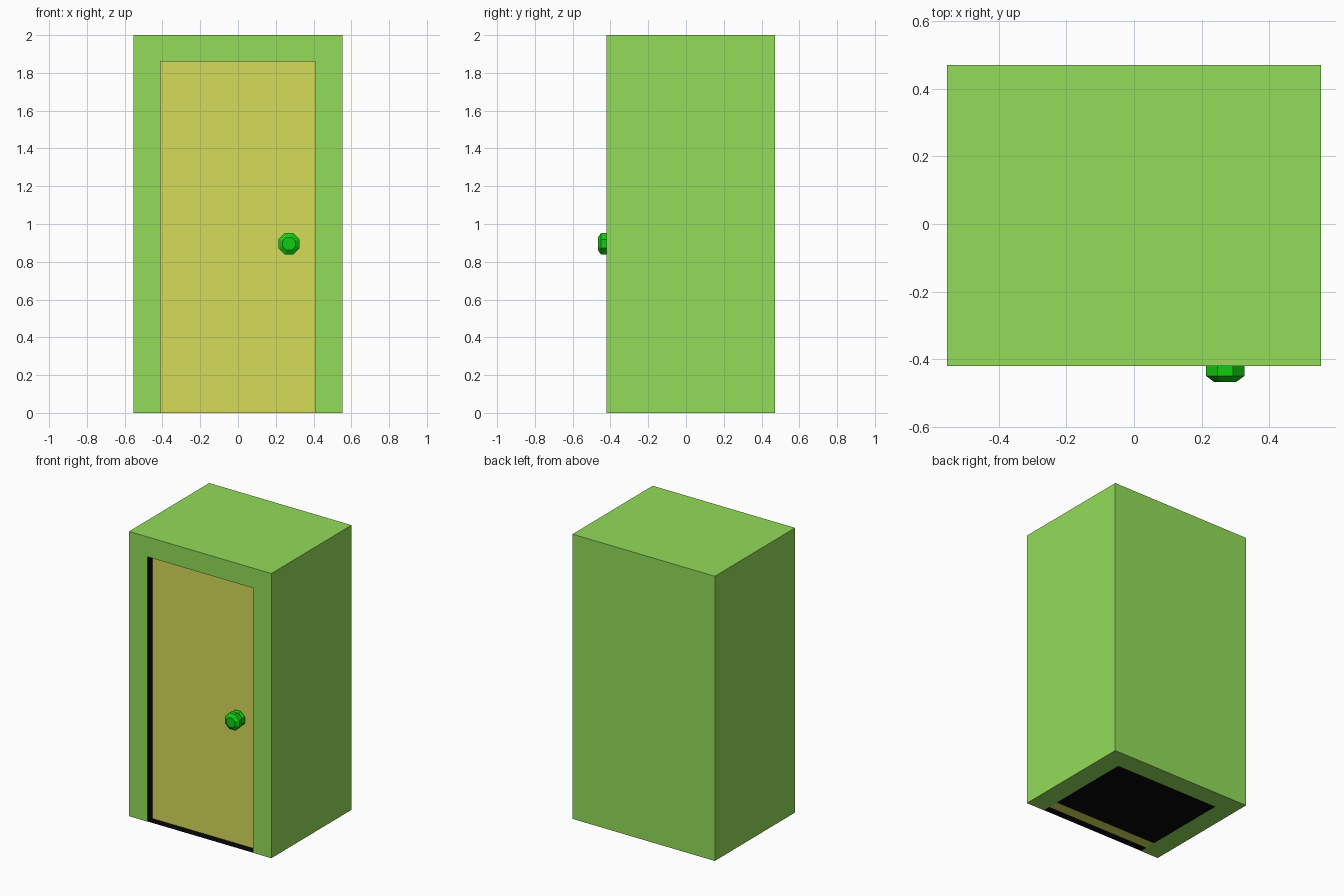
import bpy, bmesh, math
from mathutils import Matrix

if "Cube" in bpy.data.objects:
    bpy.data.objects.remove(bpy.data.objects["Cube"])


def material(name, rgb):
    m = bpy.data.materials.new(name)
    m.diffuse_color = (*rgb, 1)
    m.use_nodes = True
    m.node_tree.nodes["Principled BSDF"].inputs["Base Color"].default_value = m.diffuse_color
    return m


def add_object(name, bm, *mats):
    mesh = bpy.data.meshes.new(name)
    bm.to_mesh(mesh)
    bm.free()
    for m in mats:
        mesh.materials.append(m)
    ob = bpy.data.objects.new(name, mesh)
    bpy.context.collection.objects.link(ob)
    return ob


def corners(bm, x, y0, y1, z1):
    """Eight box corners keyed by (x side, y side, z side)."""
    return {(i, j, k): bm.verts.new(((-x, x)[i], (y0, y1)[j], (0, z1)[k]))
            for i in (0, 1) for j in (0, 1) for k in (0, 1)}


green = material("wall_green", (0.29, 0.72, 0.10))
yellow = material("door_yellow", (0.66, 0.71, 0.10))
black = material("interior_black", (0.002, 0.002, 0.002))
knob_green = material("knob_green", (0.006, 0.60, 0.006))

W, FRONT, BACK, TOP = 0.553, -0.42, 0.47, 2.0       # outer box
IW, IBACK, ITOP = 0.41, 0.33, 1.86                  # doorway and cavity

# Booth shell: green outside, black cavity open at the front and underneath
bm = bmesh.new()
o = corners(bm, W, FRONT, BACK, TOP)
c = corners(bm, IW, FRONT, IBACK, ITOP)


def walls(v, mat):
    for keys in ([(0, 0, 0), (0, 1, 0), (0, 1, 1), (0, 0, 1)],
                 [(1, 0, 0), (1, 1, 0), (1, 1, 1), (1, 0, 1)],
                 [(0, 1, 0), (1, 1, 0), (1, 1, 1), (0, 1, 1)],
                 [(0, 0, 1), (1, 0, 1), (1, 1, 1), (0, 1, 1)]):
        bm.faces.new([v[k] for k in keys]).material_index = mat


walls(o, 0)
walls(c, 1)
# U-shaped front frame and U-shaped underside
path = [(0, 0), (0, 1), (1, 1), (1, 0)]
bm.faces.new([c[i, 0, k] for i, k in path] + [o[i, 0, k] for i, k in reversed(path)])
bm.faces.new([c[i, j, 0] for i, j in path] + [o[i, j, 0] for i, j in reversed(path)])
bmesh.ops.recalc_face_normals(bm, faces=bm.faces)
add_object("booth_shell", bm, green, black)

# Black floor of the cavity
bm = bmesh.new()
bm.faces.new([bm.verts.new((x, y, 0.001)) for x, y in
              ((-IW, FRONT), (IW, FRONT), (IW, IBACK), (-IW, IBACK))])
add_object("floor", bm, black)

# Recessed door slab
D0, D1 = -0.365, -0.29
bm = bmesh.new()
bmesh.ops.create_cube(bm, size=1, matrix=Matrix.Translation((0, (D0 + D1) / 2, ITOP / 2))
                      @ Matrix.Diagonal((2 * IW, D1 - D0, ITOP, 1)))
add_object("door", bm, yellow)

# Eight-sided faceted knob, as rings along y
profile = [(0.035, -0.365), (0.058, -0.385), (0.05, -0.405), (0.061, -0.42),
           (0.061, -0.45), (0.036, -0.467)]
bm = bmesh.new()
rings = [[bm.verts.new((0.27 + r * math.cos(a), y, 0.895 + r * math.sin(a)))
          for a in ((n + 0.5) * math.tau / 8 for n in range(8))] for r, y in profile]
for a, b in zip(rings, rings[1:]):
    for n in range(8):
        m = (n + 1) % 8
        bm.faces.new((a[n], a[m], b[m], b[n]))
bm.faces.new(rings[0])
bm.faces.new(rings[-1])
bmesh.ops.recalc_face_normals(bm, faces=bm.faces)
add_object("door_knob", bm, knob_green)
